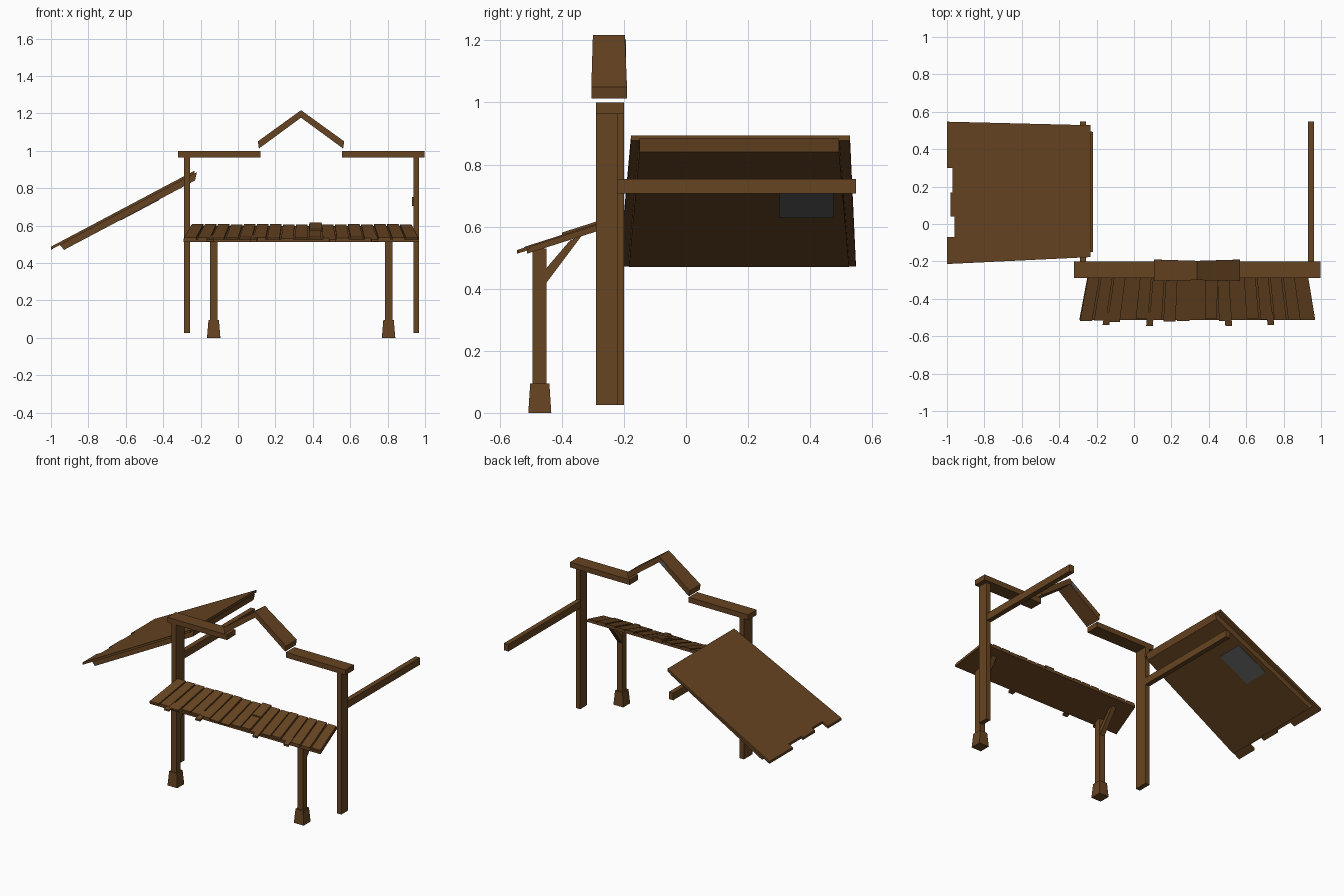
import bpy, bmesh, random
from mathutils import Vector

if "Cube" in bpy.data.objects:
    bpy.data.objects.remove(bpy.data.objects["Cube"])
random.seed(4)

def material(name, rgb):
    m = bpy.data.materials.new(name)
    m.diffuse_color = (*rgb, 1)
    m.use_nodes = True
    m.node_tree.nodes["Principled BSDF"].inputs["Base Color"].default_value = m.diffuse_color
    return m

WOOD = material("brown wood", (0.135, 0.058, 0.016))
GREY = material("grey patch", (0.107, 0.107, 0.107))

def prism(name, low, high, mat=WOOD):
    """Solid between two matching polygons."""
    bm = bmesh.new()
    a = [bm.verts.new(p) for p in low]
    b = [bm.verts.new(p) for p in high]
    bm.faces.new(a)
    bm.faces.new(b)
    n = len(a)
    for i in range(n):
        j = (i + 1) % n
        bm.faces.new((a[i], a[j], b[j], b[i]))
    bmesh.ops.recalc_face_normals(bm, faces=bm.faces)
    me = bpy.data.meshes.new(name)
    bm.to_mesh(me)
    bm.free()
    me.materials.append(mat)
    ob = bpy.data.objects.new(name, me)
    bpy.context.collection.objects.link(ob)
    return ob

def rect(x0, x1, y0, y1, z):
    return [(x0, y0, z), (x1, y0, z), (x1, y1, z), (x0, y1, z)]

def box(name, x0, x1, y0, y1, z0, z1, mat=WOOD):
    return prism(name, rect(x0, x1, y0, y1, z0), rect(x0, x1, y0, y1, z1), mat)

# Main posts, rear beams and top beams
box("left_post", -0.289, -0.257, -0.29, -0.20, 0.025, 0.966)
box("right_post", 0.937, 0.968, -0.29, -0.22, 0.025, 0.966)
box("left_rear_beam", -0.289, -0.257, -0.20, 0.548, 0.706, 0.753)
box("right_rear_beam", 0.93, 0.963, -0.22, 0.548, 0.706, 0.753)
box("left_top_beam", -0.32, 0.12, -0.29, -0.20, 0.965, 1.0)
box("right_top_beam", 0.557, 0.998, -0.29, -0.20, 0.965, 1.0)

# Gable: two sloping boards, slightly wider at the eaves
PEAK = 0.337
for name, s in (("left_gable_board", -1), ("right_gable_board", 1)):
    e0, e1 = PEAK + s * 0.231, PEAK + s * 0.225
    front = [(PEAK, -0.30, 1.217), (e0, -0.305, 1.05), (e1, -0.305, 1.012), (PEAK, -0.30, 1.177)]
    back = [(x, -0.197 if x == PEAK else -0.19, z) for x, y, z in front]
    prism(name, front, back)
# small grey patch on the rear edge of the gable
patch = [(0.325, 1.203), (0.28, 1.171), (0.28, 1.141), (0.325, 1.173)]
prism("gable_patch", [(x, -0.197, z) for x, z in patch], [(x, -0.194, z) for x, z in patch], GREY)

# Large side roof: notched covering over a thicker tapered panel
def roof(pts, drop):
    return [(x, y, 0.487 + 0.53 * (x + 1) - drop) for x, y in pts]

cover = [(-0.232, -0.177), (-1.0, -0.214), (-1.0, -0.07), (-0.96, -0.07), (-0.96, 0.04),
         (-0.982, 0.04), (-0.982, 0.168), (-0.97, 0.168), (-0.97, 0.30), (-1.0, 0.30),
         (-1.0, 0.547), (-0.232, 0.528)]
prism("side_roof_cover", roof(cover, 0.016), roof(cover, 0))
prism("side_roof_panel",
      roof([(-0.93, -0.184), (-0.93, 0.525), (-0.23, 0.493), (-0.23, -0.15)], 0.054),
      roof([(-0.952, -0.184), (-0.952, 0.525), (-0.22, 0.493), (-0.22, -0.15)], 0.016))
# grey patch under the side roof
patch = [(-0.628, 0.30), (-0.628, 0.475), (-0.42, 0.475), (-0.42, 0.30)]
prism("side_roof_patch", roof(patch, 0.057), roof(patch, 0.053), GREY)

# Front awning: sloping slab that fans out towards the front
Y0, Y1 = -0.287, -0.52

def awning_point(u, y, drop):
    f = (Y0 - y) / (Y0 - Y1)
    left, right = -0.25 - 0.044 * f, 0.932 + 0.038 * f
    return (left + u * (right - left), y, 0.607 + 0.32 * (y - Y0) - drop)

def plank(name, u0, u1, back, front, low, high):
    c = [(u0, back), (u1, back), (u1, front), (u0, front)]
    prism(name, [awning_point(u, y, low) for u, y in c], [awning_point(u, y, high) for u, y in c])

plank("awning_slab", 0, 1, Y0, -0.512, 0.022, 0.009)
COUNT = 17
for i in range(COUNT):
    plank(f"awning_board_{i + 1}", (i + 0.06) / COUNT, (i + 0.94) / COUNT, Y0,
          -0.516 + random.uniform(-0.008, 0.012), 0.009, random.uniform(-0.003, 0.002))
# loose strips poking out below the boards, and one raised repair board
for i, (x, y) in enumerate(((-0.147, -0.54), (0.085, -0.545), (0.505, -0.545), (0.73, -0.54))):
    u = (x + 0.294) / 1.264
    plank(f"loose_strip_{i + 1}", u - 0.014, u + 0.014, -0.47, y, 0.012, 0.0)
plank("repair_board", 0.536, 0.59, Y0, -0.40, 0.002, -0.01)

# Awning legs with flared feet and diagonal braces
for side, x in (("left", -0.13), ("right", 0.805)):
    box(f"{side}_awning_leg", x - 0.02, x + 0.02, -0.494, -0.45, 0.05, 0.53)
    prism(f"{side}_foot", rect(x - 0.036, x + 0.036, -0.508, -0.434, 0),
          rect(x - 0.028, x + 0.028, -0.502, -0.44, 0.094))
    side_view = [(-0.455, 0.412), (-0.455, 0.46), (-0.374, 0.555), (-0.335, 0.572)]
    prism(f"{side}_brace", [(x - 0.016, y, z) for y, z in side_view],
          [(x + 0.016, y, z) for y, z in side_view])
